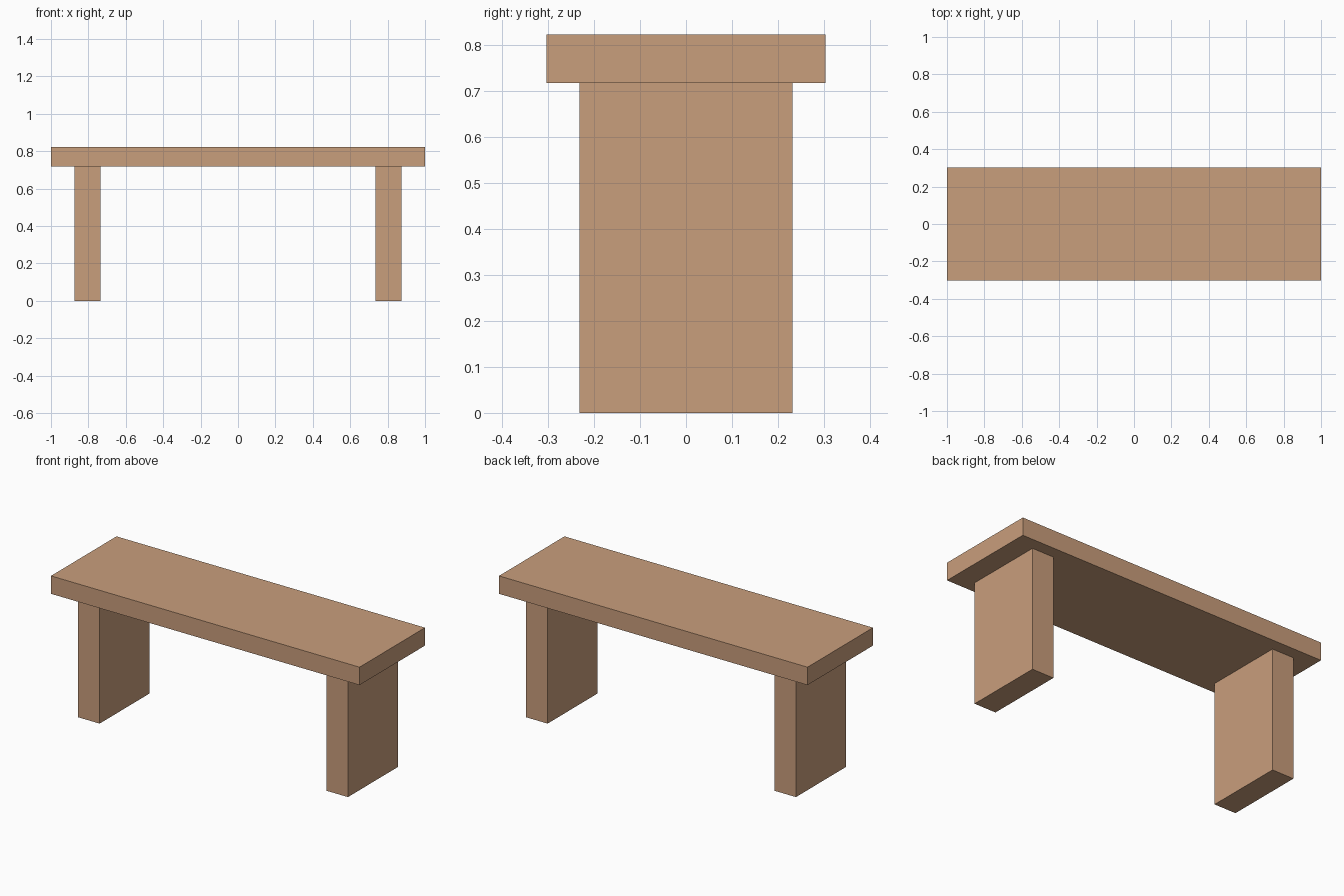
import bpy

if "Cube" in bpy.data.objects:
    bpy.data.objects.remove(bpy.data.objects["Cube"])

wood = bpy.data.materials.new("light_wood")
wood.diffuse_color = (0.584, 0.342, 0.202, 1.0)
wood.use_nodes = True
wood.node_tree.nodes["Principled BSDF"].inputs["Base Color"].default_value = wood.diffuse_color


def box(name, center, size):
    """Flat-faced wooden block with its dimensions applied."""
    bpy.ops.mesh.primitive_cube_add(size=1, location=center)
    obj = bpy.context.object
    obj.name = name
    obj.scale = size
    bpy.ops.object.transform_apply(location=False, rotation=False, scale=True)
    obj.data.materials.append(wood)
    return obj


HEIGHT, LEG_HEIGHT = 0.822, 0.717

# Seat plank
box("seat", (0, 0, (HEIGHT + LEG_HEIGHT) / 2), (2.0, 0.606, HEIGHT - LEG_HEIGHT))

# Slab legs, one near each end
for side, name in ((-1, "left_leg"), (1, "right_leg")):
    box(name, (side * 0.805, 0, LEG_HEIGHT / 2), (0.14, 0.463, LEG_HEIGHT))
